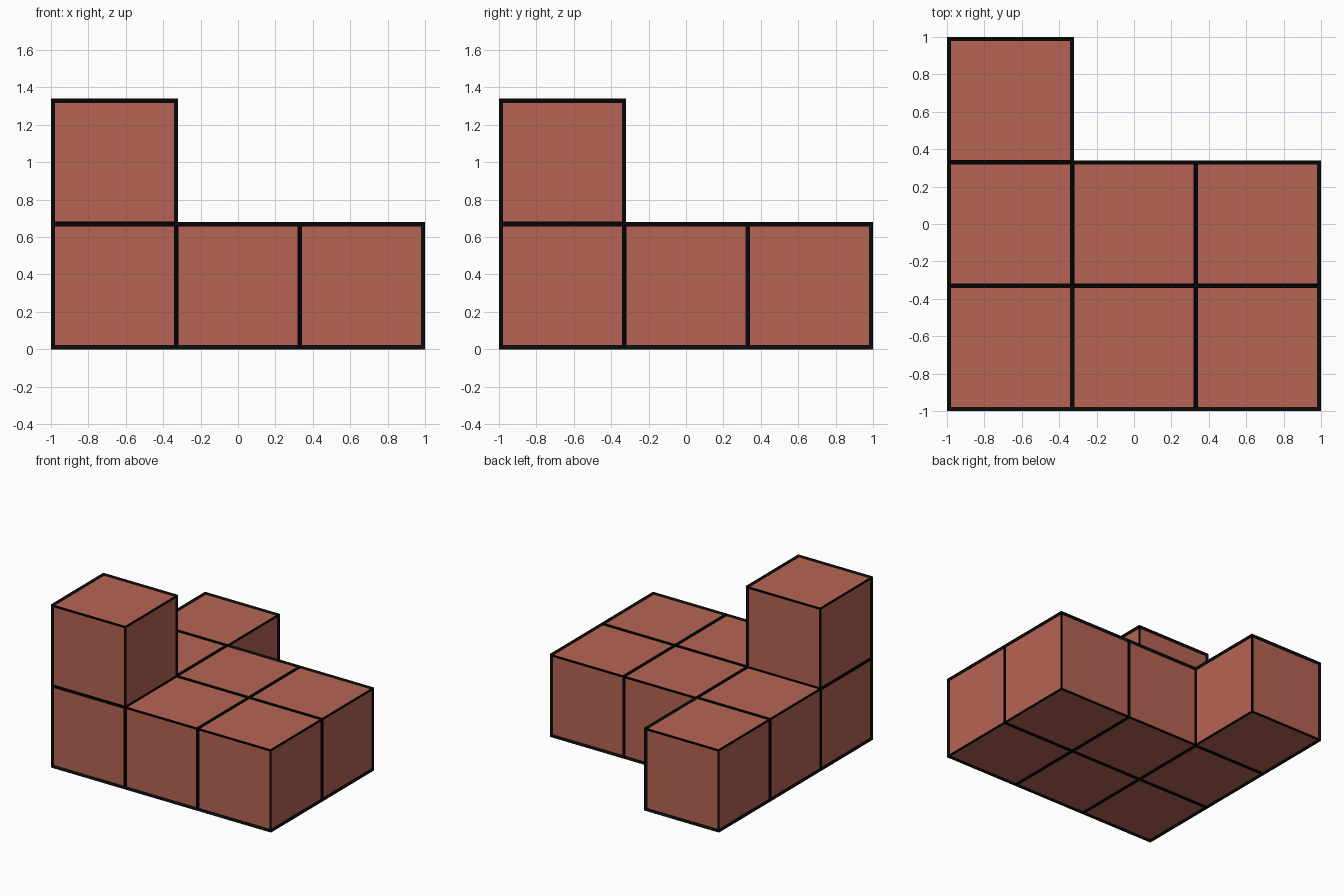
import bpy

if "Cube" in bpy.data.objects:
    bpy.data.objects.remove(bpy.data.objects["Cube"], do_unlink=True)


def flat_material(name, colour):
    mat = bpy.data.materials.new(name)
    mat.use_nodes = True
    mat.diffuse_color = colour
    bsdf = mat.node_tree.nodes["Principled BSDF"]
    bsdf.inputs["Base Color"].default_value = colour
    bsdf.inputs["Roughness"].default_value = 0.8
    return mat


brick_red = flat_material("brick red", (0.474, 0.127, 0.087, 1))
black = flat_material("black", (0.003, 0.003, 0.003, 1))

SIZE = 0.66      # edge of one block, equal to the grid pitch
LIFT = 0.01      # how far the edging stands out of the block


def block(name, column, row, level):
    # Red cube with a black beaded edging along all twelve edges
    location = (column * SIZE, row * SIZE, LIFT + SIZE * (level + 0.5))
    bpy.ops.mesh.primitive_cube_add(size=SIZE, location=location)
    cube = bpy.context.object
    cube.name = name
    cube.data.materials.append(brick_red)
    cube.data.materials.append(black)
    edging = cube.modifiers.new("edging", 'WIREFRAME')
    edging.thickness = 0.035
    edging.offset = 0
    edging.use_even_offset = False
    edging.use_replace = False
    edging.material_offset = 1


# Two full rows on the ground
for row, row_name in ((-1, "front"), (0, "middle")):
    for column, side in ((-1, "right"), (0, "centre"), (1, "left")):
        block(f"{row_name}_{side}_block", column, row, 0)

# Single block behind, and one stacked on the front corner
block("back_right_block", -1, 1, 0)
block("upper_block", -1, -1, 1)
